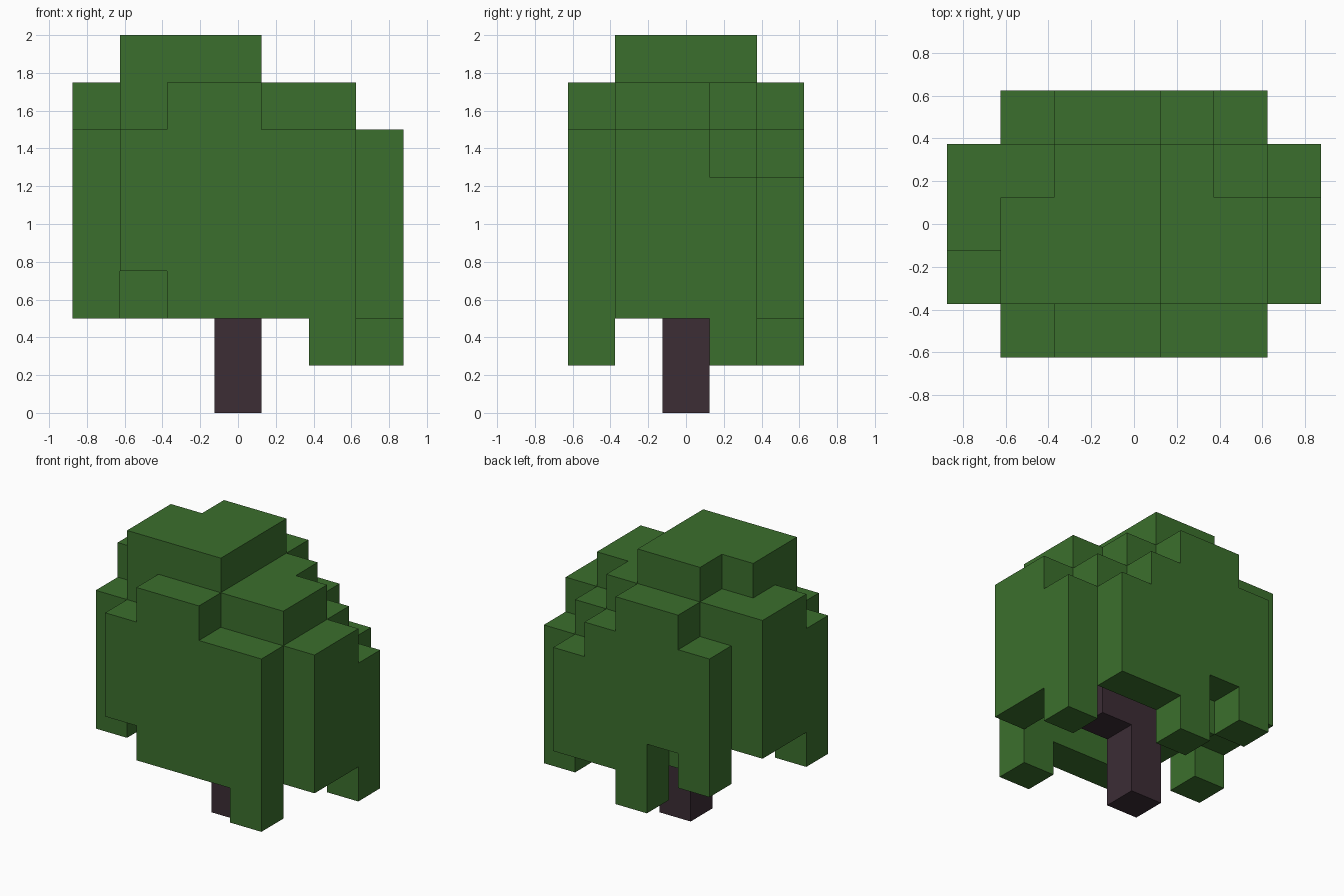
import bpy
import bmesh
from mathutils import Vector

CELL = 0.25
CENTRE = Vector((3, 2, 0))  # cell that stands on the origin

cube = bpy.data.objects.get("Cube")
if cube:
    bpy.data.objects.remove(cube, do_unlink=True)


def make_material(name, rgb):
    mat = bpy.data.materials.new(name)
    mat.use_nodes = True
    mat.diffuse_color = (*rgb, 1)
    mat.node_tree.nodes["Principled BSDF"].inputs["Base Color"].default_value = (*rgb, 1)
    return mat


def block_object(name, cells, mat):
    """One mesh holding only the outer skin of a set of cubic cells."""
    bm = bmesh.new()
    for cell in cells:
        middle = (Vector(cell) - CENTRE + Vector((0, 0, 0.5))) * CELL
        for axis in range(3):
            for sign in (-1, 1):
                neighbour = list(cell)
                neighbour[axis] += sign
                if tuple(neighbour) in cells:
                    continue
                normal, u, v = Vector(), Vector(), Vector()
                normal[axis] = sign
                u[(axis + 1) % 3] = 1
                v[(axis + 2) % 3] = sign
                corners = (-u - v, u - v, u + v, v - u)
                bm.faces.new([bm.verts.new(middle + (normal + c) * CELL / 2)
                              for c in corners])
    bmesh.ops.remove_doubles(bm, verts=bm.verts, dist=0.001)
    mesh = bpy.data.meshes.new(name)
    bm.to_mesh(mesh)
    bm.free()
    mesh.materials.append(mat)
    obj = bpy.data.objects.new(name, mesh)
    bpy.context.collection.objects.link(obj)
    return obj


leaf_green = make_material("leaf green", (0.044, 0.159, 0.026))
bark_brown = make_material("bark brown", (0.045, 0.026, 0.036))

# Crown: underside and top level of each column, rows run front to back
undersides = (".32221.", "2333332", "3333332", "3323331", ".23122.")
tops = (".67766.", "6888776", "7888776", "7788765", ".67765.")
crown = set()
for y, (lows, highs) in enumerate(zip(undersides, tops)):
    for x, (low, high) in enumerate(zip(lows, highs)):
        if low != ".":
            crown.update((x, y, z) for z in range(int(low), int(high)))
block_object("leaf_crown", crown, leaf_green)

# Trunk with a short side branch under the crown
trunk = {(3, 2, z) for z in range(3)}
trunk.add((4, 2, 2))
block_object("trunk", trunk, bark_brown)
